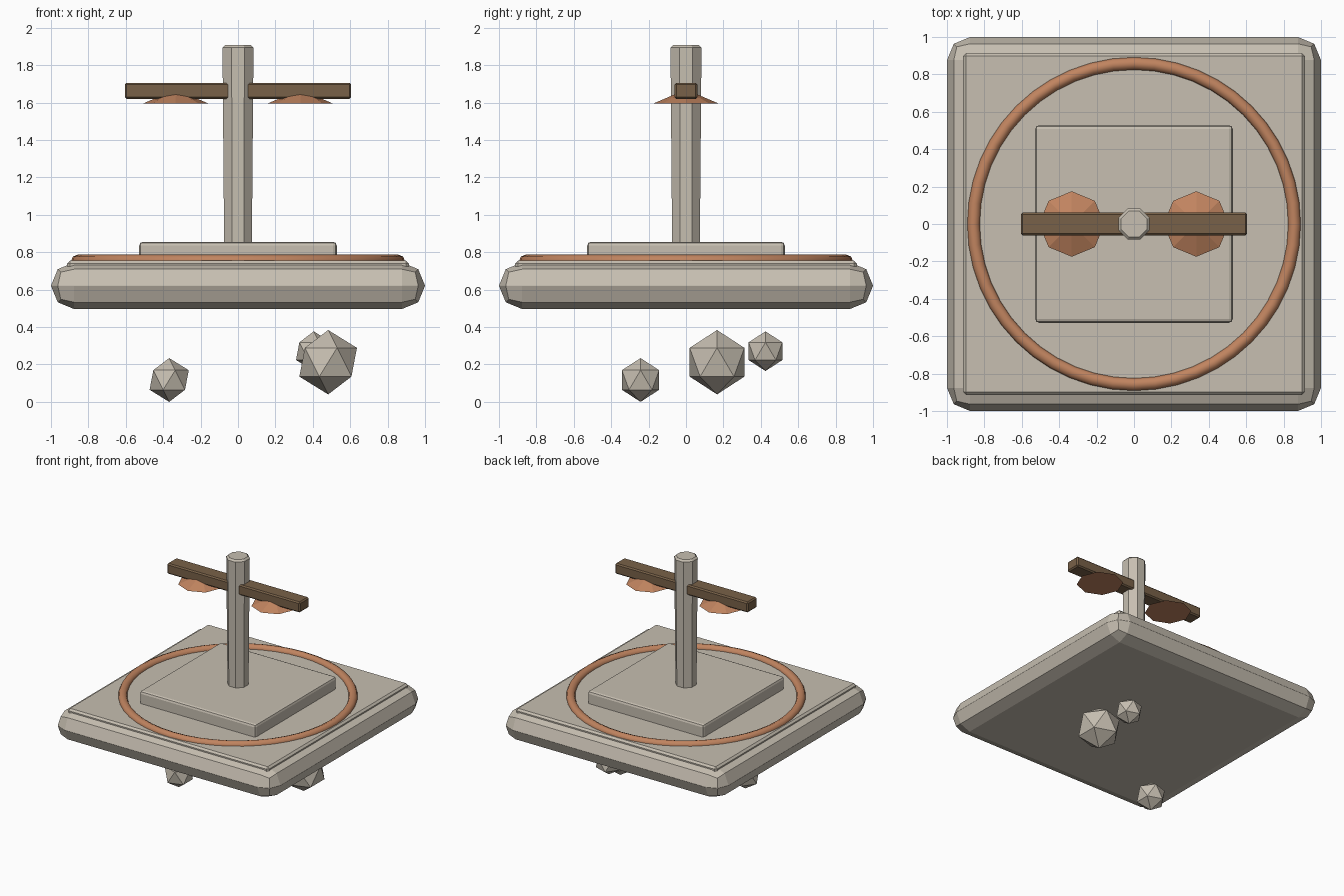
import bpy
import math

if "Cube" in bpy.data.objects:
    bpy.data.objects.remove(bpy.data.objects["Cube"], do_unlink=True)


def material(name, color):
    mat = bpy.data.materials.new(name)
    mat.use_nodes = True
    mat.diffuse_color = (*color, 1)
    mat.node_tree.nodes["Principled BSDF"].inputs["Base Color"].default_value = (*color, 1)
    return mat


stone = material("pale_stone", (0.57, 0.52, 0.44))
copper = material("copper", (0.53, 0.23, 0.115))
wood = material("dark_wood", (0.19, 0.12, 0.065))


def finish(name, mat, bevel=0, segments=1):
    """Name and colour the active object, then soften its edges."""
    obj = bpy.context.object
    obj.name = obj.data.name = name
    obj.data.materials.append(mat)
    if bevel:
        bpy.ops.object.transform_apply(location=False, rotation=True, scale=True)
        mod = obj.modifiers.new("soft_edges", "BEVEL")
        mod.width = bevel
        mod.segments = segments
        mod.limit_method = "ANGLE"
        mod.angle_limit = math.radians(60)
    return obj


def block(name, half_x, half_y, bottom, top, mat, bevel, segments=1):
    bpy.ops.mesh.primitive_cube_add(size=2, location=(0, 0, (bottom + top) / 2))
    bpy.context.object.scale = (half_x, half_y, (top - bottom) / 2)
    return finish(name, mat, bevel, segments)


# Floating platform: rounded base, thin paving layer, raised plinth
block("platform_base", 1, 1, 0.496, 0.746, stone, 0.1245, 2)
block("paving_slab", 0.913, 0.913, 0.69, 0.756, stone, 0.015)
block("plinth", 0.528, 0.528, 0.72, 0.856, stone, 0.02, 2)

# Copper ring half sunk in the paving
bpy.ops.mesh.primitive_torus_add(location=(0, 0, 0.752), major_radius=0.858,
                                 minor_radius=0.035, major_segments=48, minor_segments=8)
finish("copper_ring", copper)
bpy.ops.object.shade_smooth_by_angle(angle=math.radians(50))

# Eight-sided column, slightly wider at the top
flat = math.cos(math.pi / 8)
bpy.ops.mesh.primitive_cone_add(vertices=8, radius1=0.074 / flat, radius2=0.083 / flat,
                                depth=1.085, location=(0, 0, 1.365),
                                rotation=(0, 0, math.pi / 8))
finish("column", stone, 0.014)

# Crossbeam with a shallow copper pan under each arm
block("crossbeam", 0.605, 0.062, 1.62, 1.706, wood, 0.01)
for side, x in (("left", 0.333), ("right", -0.333)):
    bpy.ops.mesh.primitive_cone_add(vertices=8, radius1=0.175, radius2=0, depth=0.075,
                                    location=(x, 0, 1.6325))
    finish(side + "_pan", copper)

# Loose rocks hovering below the platform
rocks = [("front", 0.117, (-0.368, -0.243, 0.117)),
         ("large", 0.172, (0.482, 0.166, 0.212)),
         ("back", 0.106, (0.405, 0.425, 0.271))]
for label, radius, place in rocks:
    bpy.ops.mesh.primitive_ico_sphere_add(subdivisions=1, radius=radius, location=place)
    finish(label + "_rock", stone)
